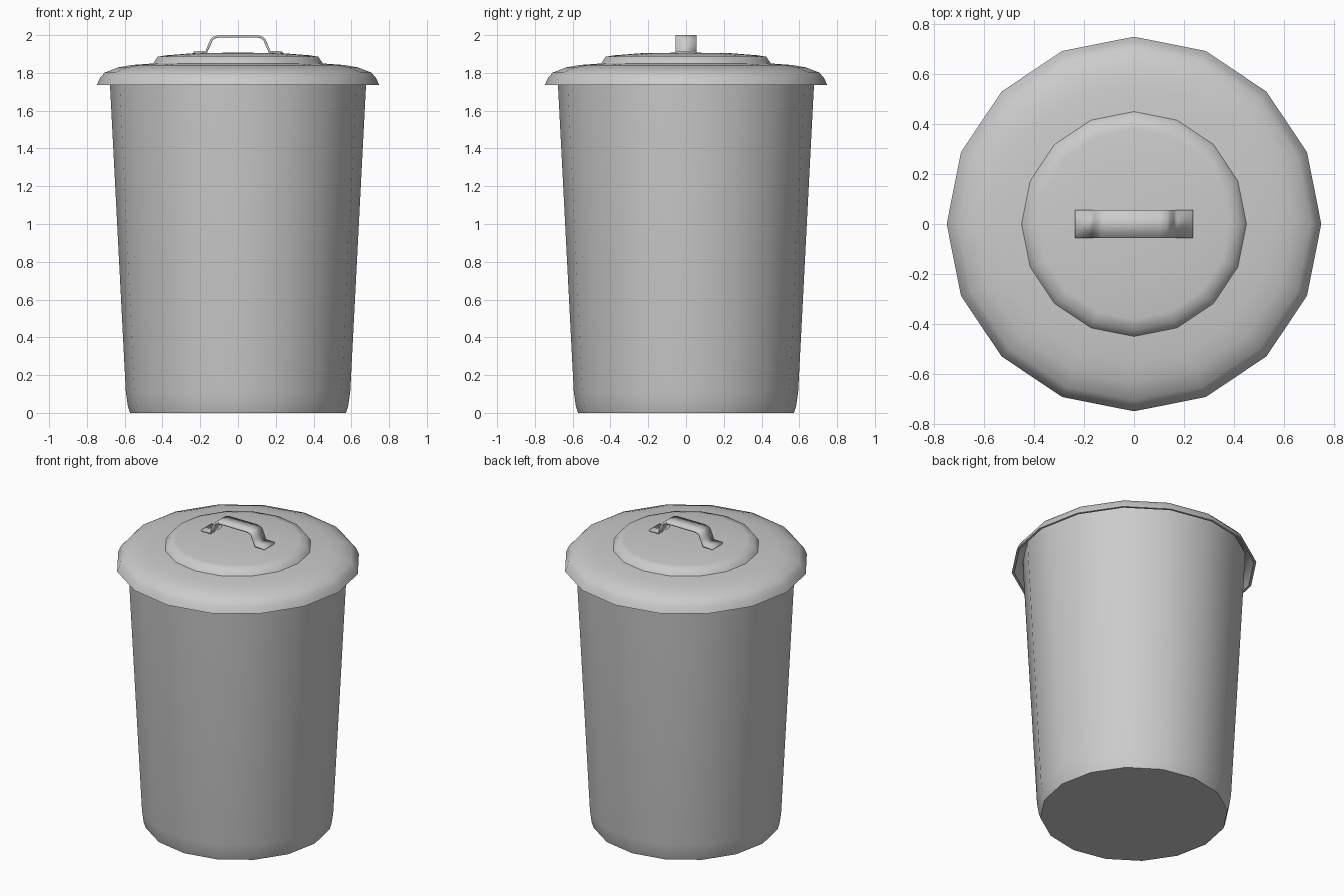
import bpy, bmesh, math

if "Cube" in bpy.data.objects:
    bpy.data.objects.remove(bpy.data.objects["Cube"])

SIDES = 16


def finish(bm, name, angle=40):
    bmesh.ops.recalc_face_normals(bm, faces=bm.faces[:])
    mesh = bpy.data.meshes.new(name)
    bm.to_mesh(mesh)
    bm.free()
    obj = bpy.data.objects.new(name, mesh)
    bpy.context.collection.objects.link(obj)
    bpy.ops.object.select_all(action='DESELECT')
    obj.select_set(True)
    bpy.context.view_layer.objects.active = obj
    bpy.ops.object.shade_smooth_by_angle(angle=math.radians(angle))
    return obj


def lathe(name, profile, angle=40):
    """Turn an (r, z) profile around z; r = 0 ends become a single point."""
    bm = bmesh.new()
    rings = []
    for r, z in profile:
        if r == 0:
            rings.append([bm.verts.new((0, 0, z))] * SIDES)
        else:
            rings.append([bm.verts.new((r * math.cos(2 * math.pi * i / SIDES),
                                        r * math.sin(2 * math.pi * i / SIDES), z))
                          for i in range(SIDES)])
    for a, b in zip(rings, rings[1:]):
        for i in range(SIDES):
            j = (i + 1) % SIDES
            bm.faces.new(dict.fromkeys((a[i], a[j], b[j], b[i])))
    return finish(bm, name, angle)


# Tapered bin body with rounded foot, thin wall inside
lathe("bin_body", [(0, 0), (0.572, 0), (0.583, 0.035), (0.594, 0.11),
                   (0.679, 1.76), (0.681, 1.80)])

# Stepped lid with an overhanging hollow rim
lathe("lid", [(0, 1.908), (0.24, 1.904), (0.38, 1.893), (0.425, 1.886),
              (0.449, 1.850), (0.56, 1.842), (0.635, 1.829), (0.705, 1.802),
              (0.73, 1.775), (0.748, 1.735), (0.733, 1.735), (0.715, 1.77),
              (0.69, 1.795), (0.625, 1.815), (0, 1.84)], 50)

# Strap handle: half outline mirrored, extruded across y
half = [(0.235, 1.914), (0.172, 1.916), (0.158, 1.950),
        (0.145, 1.980), (0.132, 1.992), (0.105, 2.0)]
path = [(-x, z) for x, z in half] + half[::-1]
bm = bmesh.new()
left = [bm.verts.new((x, -0.055, z)) for x, z in path]
right = [bm.verts.new((x, 0.055, z)) for x, z in path]
for i in range(len(path) - 1):
    bm.faces.new((left[i], left[i + 1], right[i + 1], right[i]))
for f in bm.faces:
    f.normal_update()
if sum(f.normal.z for f in bm.faces) < 0:
    bmesh.ops.reverse_faces(bm, faces=bm.faces[:])
handle = finish(bm, "lid_handle", 50)
if sum(p.normal.z for p in handle.data.polygons) < 0:
    handle.data.flip_normals()
strap = handle.modifiers.new("strap", 'SOLIDIFY')
strap.thickness = 0.013
strap.offset = -1
